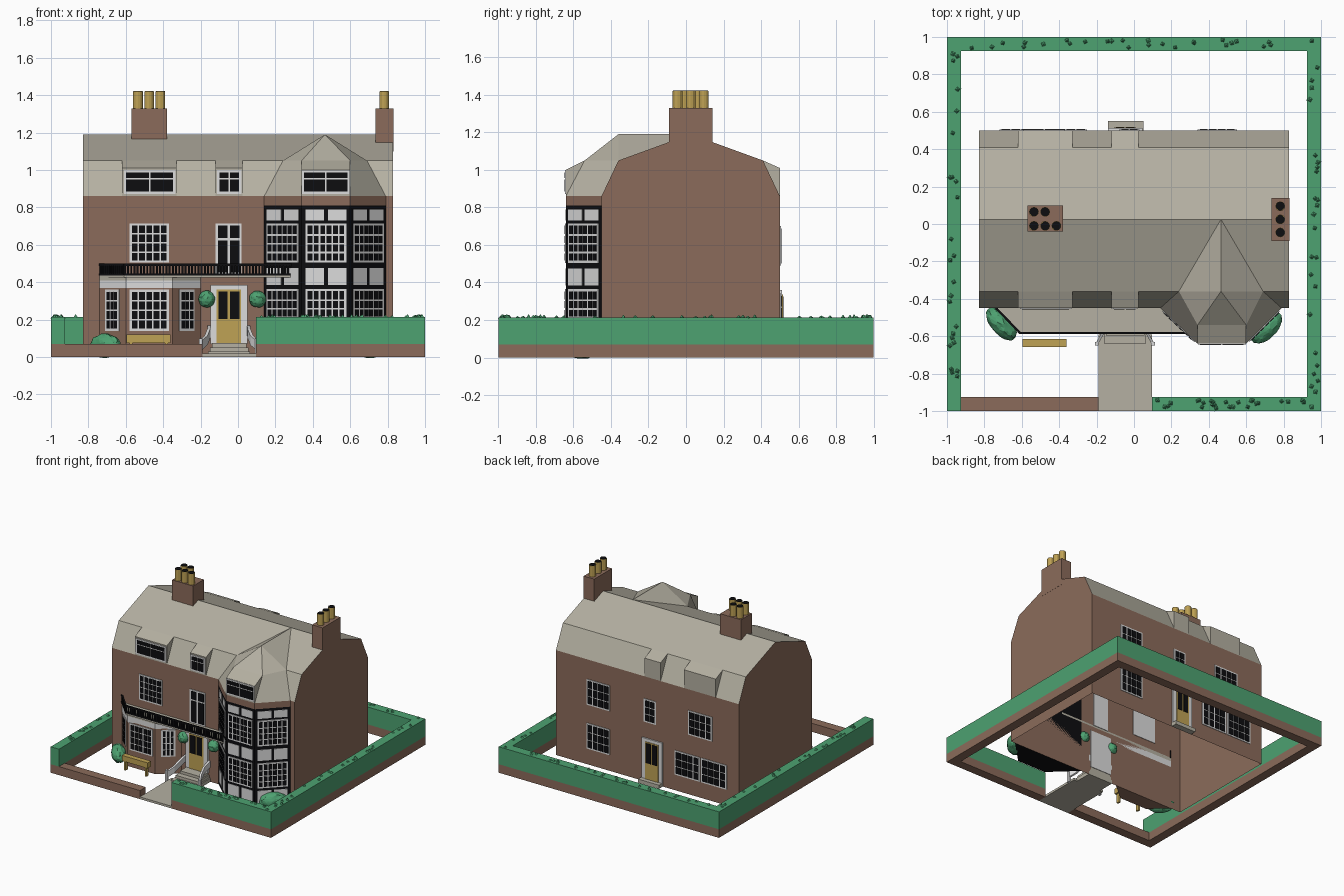
import bpy, bmesh, math, random
from mathutils import Vector, Matrix

if "Cube" in bpy.data.objects:
    bpy.data.objects.remove(bpy.data.objects["Cube"])

random.seed(4)

def material(name, rgb):
    m = bpy.data.materials.new(name)
    m.diffuse_color = (*rgb, 1)
    m.use_nodes = True
    m.node_tree.nodes["Principled BSDF"].inputs["Base Color"].default_value = m.diffuse_color
    return m

BRICK = material("brown brick", (0.26, 0.148, 0.104))
STONE = material("grey stone", (0.46, 0.435, 0.36))
GREEN = material("hedge green", (0.075, 0.36, 0.165))
GOLD = material("ochre", (0.52, 0.36, 0.09))
BLACK = material("black", (0.004, 0.004, 0.005))
WHITE = material("white", (0.72, 0.72, 0.72))

parts = {}          # name -> (bmesh, material); each becomes one object

def part(name, mat):
    return parts.setdefault(name, (bmesh.new(), mat))[0]

def solid(bm, low, high, bottom=True):
    """Closed solid between two matching point loops."""
    a = [bm.verts.new(p) for p in low]
    b = [bm.verts.new(p) for p in high]
    n = len(a)
    for i in range(n):
        bm.faces.new((a[i], a[(i + 1) % n], b[(i + 1) % n], b[i]))
    bm.faces.new(b)
    if bottom:
        bm.faces.new(a[::-1])

def prism(bm, pts, z0, z1):
    solid(bm, [(x, y, z0) for x, y in pts], [(x, y, z1) for x, y in pts])

def box(bm, x0, x1, y0, y1, z0, z1):
    prism(bm, [(x0, y0), (x1, y0), (x1, y1), (x0, y1)], z0, z1)

def along_x(bm, prof, x0, x1):
    solid(bm, [(x0, y, z) for y, z in prof], [(x1, y, z) for y, z in prof])

def plate(bm, face, u0, u1, z0, z1, n0, n1):
    """Box on a wall face given by two plan points, left to right from outside."""
    p = Vector(face[0])
    d = (Vector(face[1]) - p).normalized()
    n = Vector((d.y, -d.x))
    prism(bm, [p + d * u + n * o for u, o in ((u0, n1), (u1, n1), (u1, n0), (u0, n0))], z0, z1)

def window(face, u0, u1, z0, z1, cols, rows, off=0.0, frame=0.012, bar=0.008):
    """White frame plate with a grid of black panes; rows = relative heights, bottom up."""
    plate(part("window_frames", WHITE), face, u0, u1, z0, z1, off - 0.004, off + 0.005)
    w = (u1 - u0 - 2 * frame - bar * (cols - 1)) / cols
    free = z1 - z0 - 2 * frame - bar * (len(rows) - 1)
    z = z0 + frame
    for r in rows:
        h = free * r / sum(rows)
        for c in range(cols):
            u = u0 + frame + c * (w + bar)
            plate(part("window_panes", BLACK), face, u, u + w, z, z + h, off + 0.002, off + 0.008)
        z += h + bar

FRONT = ((0, -0.45), (1, -0.45))
BACK = ((0, 0.50), (-1, 0.50))

# House shell: gambrel profile, open underneath, roof faces by slope
bm = part("house", BRICK)
along_x(bm, [(-0.45, 0), (-0.45, 0.86), (-0.36, 1.05), (0.025, 1.19),
             (0.41, 1.05), (0.50, 0.86), (0.50, 0)], -0.83, 0.83)
bmesh.ops.recalc_face_normals(bm, faces=bm.faces)
bmesh.ops.delete(bm, geom=[f for f in bm.faces if f.normal.z < -0.9], context='FACES_ONLY')
for f in bm.faces:
    f.material_index = 1 if f.normal.z > 0.2 else 0

# Dormers front and back
bm = part("dormers", STONE)
for x0, x1 in ((-0.62, -0.33), (-0.12, 0.025)):
    prof = [(-0.45, 0.86), (-0.45, 1.01), (-0.36, 1.05)]
    along_x(bm, prof, x0, x1)
    along_x(bm, [(0.05 - y, z) for y, z in prof], x0, x1)
window(FRONT, -0.61, -0.335, 0.872, 1.0, 2, (2.2, 1))
window(FRONT, -0.112, 0.018, 0.872, 1.0, 2, (2.2, 1))

# Half-timbered bay
bay = [(0.14, -0.45), (0.34, -0.64), (0.60, -0.64), (0.79, -0.45)]
prism(part("timber_bay", BLACK), bay, 0, 0.81)
prism(part("bay_brick_band", BRICK), bay, 0.81, 0.86)
for i in range(3):
    face = bay[i:i + 2]
    L = (Vector(face[1]) - Vector(face[0])).length
    m = 0.02
    for z0, z1 in ((0.03, 0.14), (0.385, 0.475), (0.73, 0.79)):
        for u0, u1 in ((m, L / 2 - 0.01), (L / 2 + 0.01, L - m)):
            plate(part("plaster_panels", WHITE), face, u0, u1, z0, z1, -0.004, 0.003)
    for z0, z1 in ((0.16, 0.365), (0.505, 0.715)):
        window(face, m, L - m, z0, z1, 6, (1, 1, 1, 1.2), bar=0.009)

# Bay roof with its own dormer
bm = part("bay_roof", STONE)
E = [bm.verts.new((x, y, 0.86)) for x, y in bay]
U = [bm.verts.new((x, y, 1.05)) for x, y in ((0.24, -0.36), (0.34, -0.54), (0.60, -0.54), (0.69, -0.36))]
A, B = bm.verts.new((0.465, -0.36, 1.19)), bm.verts.new((0.465, 0.03, 1.19))
for i in range(3):
    bm.faces.new((E[i], E[i + 1], U[i + 1], U[i]))
    bm.faces.new((U[i], U[i + 1], A))
bm.faces.new((U[0], A, B))
bm.faces.new((U[3], B, A))
along_x(part("bay_dormer", STONE), [(-0.64, 0.86), (-0.64, 1.0), (-0.54, 1.05)], 0.34, 0.60)
window(bay[1:3], 0.002, 0.258, 0.872, 0.998, 2, (2.2, 1))

# Brick bay window under the balcony
low = [(-0.74, -0.45), (-0.60, -0.575), (-0.35, -0.575), (-0.20, -0.45)]
prism(part("low_bay", BRICK), low, 0, 0.37)
prism(part("low_bay_fascia", WHITE), low, 0.36, 0.41)
prism(part("low_bay_cap", STONE), low, 0.41, 0.43)
for i, cols in enumerate((3, 5, 3)):
    face = low[i:i + 2]
    L = (Vector(face[1]) - Vector(face[0])).length
    m = 0.02 if i == 1 else 0.045
    window(face, m, L - m, 0.14, 0.36, cols, (1, 1, 1, 1))

# Balcony slab and railing
prism(part("balcony", STONE), [(-0.74, -0.45), (-0.61, -0.588), (0.28, -0.588), (0.33, -0.45)], 0.425, 0.44)
bm = part("balcony_railing", BLACK)
for face in (((-0.74, -0.45), (-0.61, -0.585)), ((-0.61, -0.585), (0.29, -0.585))):
    L = (Vector(face[1]) - Vector(face[0])).length
    plate(bm, face, 0, L, 0.488, 0.5, -0.008, 0.004)
    plate(bm, face, 0, L, 0.436, 0.446, -0.008, 0.004)
    n = int(L / 0.017)
    for k in range(n + 1):
        u = k * (L - 0.010) / n
        plate(bm, face, u, u + 0.010, 0.44, 0.49, -0.006, 0.002)

# Wall windows, front and back
window(FRONT, -0.58, -0.37, 0.505, 0.715, 5, (1, 1, 1, 1))
window(FRONT, -0.12, 0.02, 0.44, 0.715, 2, (2.6, 1), bar=0.012)
for x0, x1, z0, z1, c in ((0.34, 0.55, 0.49, 0.70, 4), (-0.08, 0.03, 0.49, 0.68, 2),
                          (-0.59, -0.37, 0.49, 0.69, 4), (0.34, 0.55, 0.13, 0.34, 4),
                          (-0.72, -0.49, 0.13, 0.33, 4), (-0.48, -0.25, 0.13, 0.33, 4)):
    window(BACK, -x1, -x0, z0, z1, c, (1, 1, 1))

# Doors
def door(face, u0, u1, z0, z1, depth):
    plate(part("door_surrounds", WHITE), face, u0, u1, z0, z1, -0.004, depth)
    a, b = u0 + 0.033, u1 - 0.033
    plate(part("doors", GOLD), face, a, b, z0, z1 - 0.025, 0, depth + 0.004)
    mid, h = (a + b) / 2, z0 + (z1 - z0) * 0.42
    for s, e in ((a + 0.01, mid - 0.006), (mid + 0.006, b - 0.01)):
        plate(part("door_glass", BLACK), face, s, e, h, z1 - 0.035, depth, depth + 0.007)

door(FRONT, -0.148, 0.05, 0.07, 0.385, 0.02)
door(BACK, -0.045, 0.14, 0.02, 0.36, 0.012)

# Steps, path and curved stair walls
bm = part("steps", STONE)
for k in range(3):
    box(bm, -0.16 + 0.01 * k, 0.065 - 0.01 * k, -0.64 + 0.045 * k, -0.45, 0.02 * k, 0.03 + 0.022 * k)
box(bm, -0.14, 0.05, 0.50, 0.55, 0, 0.03)
box(part("path", STONE), -0.19, 0.095, -1, -0.59, 0, 0.018)
path = [(0.105, -0.45, 0.17), (0.108, -0.53, 0.15), (0.122, -0.59, 0.115), (0.15, -0.64, 0.09)]
for s in (-1, 1):
    for (xa, ya, za), (xb, yb, zb) in zip(path, path[1:]):
        xa, xb = -0.0485 + s * xa, -0.0485 + s * xb
        def ring(x, y, z):
            return [(x - 0.008, y, z - 0.05), (x + 0.008, y, z - 0.05), (x + 0.008, y, z), (x - 0.008, y, z)]
        solid(part("stair_rails", WHITE), ring(xa, ya, za), ring(xb, yb, zb))
    box(part("stair_rails", WHITE), xb - 0.01, xb + 0.01, -0.65, -0.63, 0, 0.1)

# Chimneys and pots
box(part("chimneys", BRICK), -0.57, -0.38, -0.04, 0.10, 1.1, 1.33)
box(part("chimneys", BRICK), 0.735, 0.831, -0.09, 0.14, 1.1, 1.33)
pots = [(-0.535, 0.065), (-0.475, 0.065), (-0.535, -0.01), (-0.475, -0.01), (-0.415, -0.01),
        (0.782, -0.045), (0.782, 0.025), (0.782, 0.095)]
for x, y in pots:
    for name, mat, r, z0, z1 in (("chimney_pots", GOLD, 0.026, 1.32, 1.42), ("pot_openings", BLACK, 0.0235, 1.41, 1.423)):
        ring = [(x + r * math.cos(a * math.pi / 6), y + r * math.sin(a * math.pi / 6)) for a in range(12)]
        prism(part(name, mat), ring, z0, z1)

# Boundary walls and hedges
runs = [(-1, -0.925, -1, 1), (0.925, 1, -1, 1), (-0.925, 0.925, 0.925, 1), (0.095, 0.925, -1, -0.925)]
for r in runs:
    box(part("boundary_wall", BRICK), *r, 0, 0.07)
    box(part("hedge", GREEN), *r, 0.07, 0.213)
    # leaf tufts scattered along the top
    for k in range(26):
        x, y = random.uniform(r[0] + .015, r[1] - .015), random.uniform(r[2] + .015, r[3] - .015)
        m = Matrix.Translation((x, y, 0.215)) @ Matrix.Rotation(random.uniform(0, 6), 4, 'Z')
        bmesh.ops.create_cone(part("hedge", GREEN), segments=4, radius1=0.02, radius2=0.002,
                              depth=random.uniform(0.01, 0.028), cap_ends=True, matrix=m)
box(part("boundary_wall", BRICK), -0.925, -0.19, -1, -0.925, 0, 0.07)

# Bushes and topiary balls
def shrub(name, loc, scale, turn=0, sub=3):
    m = Matrix.Translation(loc) @ Matrix.Rotation(turn, 4, 'Z') @ Matrix.Diagonal((*scale, 1))
    bm = part(name, GREEN)
    new = bmesh.ops.create_icosphere(bm, subdivisions=sub, radius=1, matrix=m)["verts"]
    for v in new:
        v.co += (v.co - Vector(loc)) * random.uniform(-0.05, 0.05)

shrub("bushes", (-0.71, -0.535, 0.06), (0.105, 0.055, 0.065), math.radians(-48))
shrub("bushes", (0.71, -0.555, 0.06), (0.105, 0.055, 0.065), math.radians(46))
for x in (-0.167, 0.105):
    shrub("topiary_balls", (x, -0.465, 0.31), (0.045, 0.045, 0.045))

# Bench
bm = part("bench", GOLD)
box(bm, -0.595, -0.36, -0.657, -0.615, 0.075, 0.12)
for x in (-0.58, -0.39):
    box(bm, x, x + 0.015, -0.65, -0.622, 0, 0.08)

# Turn every collected part into an object
for name, (bm, mat) in parts.items():
    bmesh.ops.recalc_face_normals(bm, faces=bm.faces)
    me = bpy.data.meshes.new(name)
    bm.to_mesh(me)
    bm.free()
    me.materials.append(mat)
    if name == "house":
        me.materials.append(STONE)
    bpy.context.collection.objects.link(bpy.data.objects.new(name, me))
